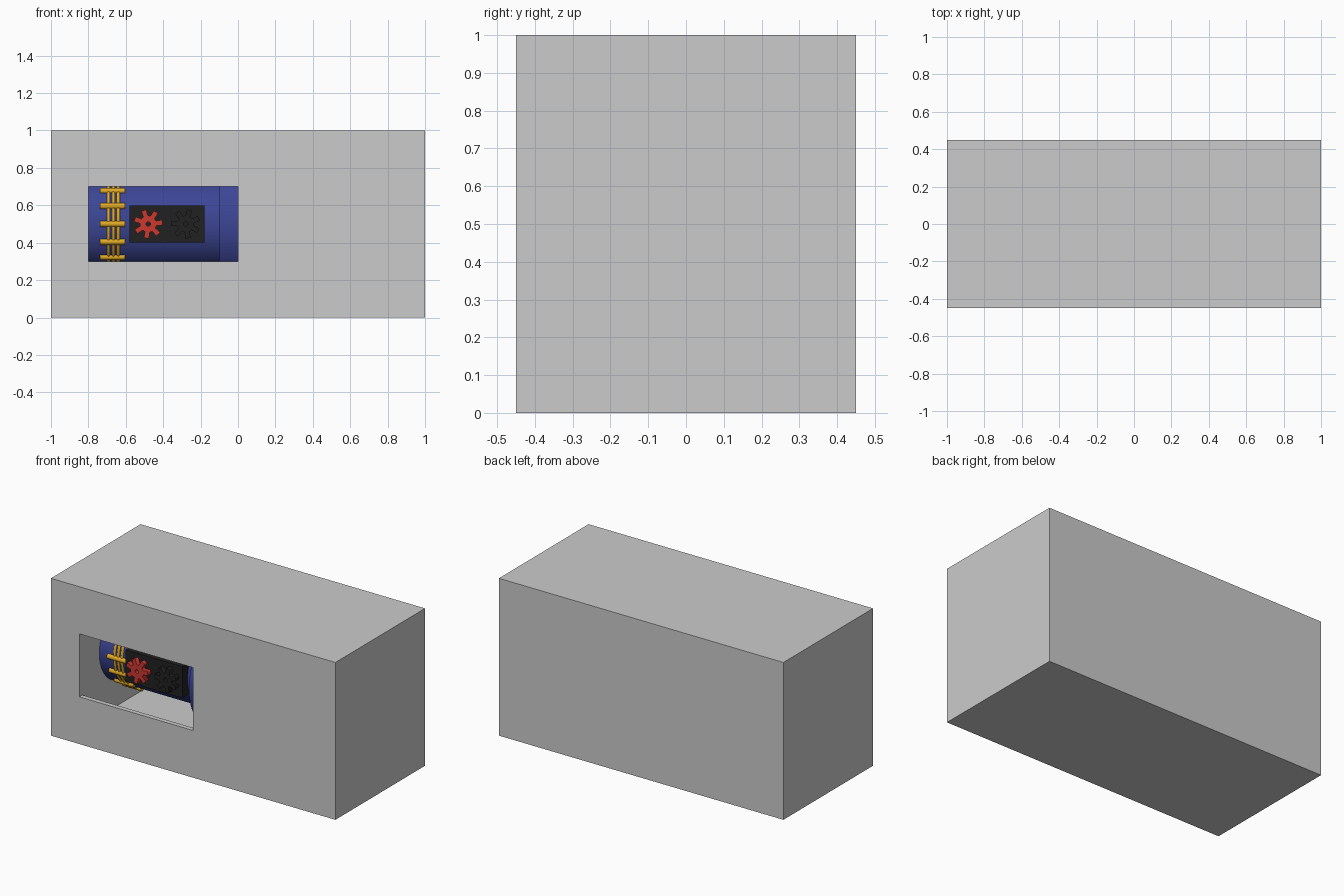
import bpy, math
from mathutils import Matrix, Vector

if "Cube" in bpy.data.objects:
    bpy.data.objects.remove(bpy.data.objects["Cube"])


def material(name, rgb):
    m = bpy.data.materials.new(name)
    m.diffuse_color = (*rgb, 1)
    m.use_nodes = True
    m.node_tree.nodes["Principled BSDF"].inputs["Base Color"].default_value = m.diffuse_color
    return m


BLUE = material("blue", (0.045, 0.06, 0.30))
GOLD = material("gold", (0.75, 0.40, 0.02))
BLACK = material("black", (0.015, 0.015, 0.015))
RED = material("red", (0.60, 0.04, 0.03))
AXIS_Z = 0.5


def finish(name, mat=None):
    o = bpy.context.object
    o.name = name
    if mat:
        o.data.materials.append(mat)
    return o


def box(name, lo, hi, mat=None):
    lo, hi = Vector(lo), Vector(hi)
    bpy.ops.mesh.primitive_cube_add(size=1)
    o = finish(name, mat)
    o.data.transform(Matrix.Translation((lo + hi) / 2) @ Matrix.Diagonal((*(hi - lo), 1)))
    return o


def rod(name, x0, x1, r, mat, y=0, z=AXIS_Z, sides=96):
    bpy.ops.mesh.primitive_cylinder_add(vertices=sides, radius=r, depth=x1 - x0,
                                        location=((x0 + x1) / 2, y, z),
                                        rotation=(0, math.pi / 2, 0))
    o = finish(name, mat)
    bpy.ops.object.shade_smooth_by_angle()
    return o


def cut(target, cutter):
    mod = target.modifiers.new("cut", 'BOOLEAN')
    mod.operation, mod.solver, mod.object = 'DIFFERENCE', 'EXACT', cutter
    bpy.context.view_layer.objects.active = target
    bpy.ops.object.modifier_apply(modifier=mod.name)
    bpy.data.objects.remove(cutter)


def gear(name, x, mat, turn, teeth=7, r_in=0.045, r_out=0.078):
    # toothed outline with a centre hole, extruded towards the front
    c = bpy.data.curves.new(name, 'CURVE')
    c.dimensions, c.fill_mode, c.extrude = '2D', 'BOTH', 0.02
    step = 2 * math.pi / teeth
    outline = []
    for i in range(teeth):
        for f, r in ((-0.32, r_in), (-0.2, r_out), (0.2, r_out), (0.32, r_in)):
            outline.append((r, turn + (i + f) * step))
    hole = [(0.012, k * math.pi / 8) for k in range(16)]
    for ring in (outline, hole):
        s = c.splines.new('POLY')
        s.points.add(len(ring) - 1)
        for p, (r, a) in zip(s.points, ring):
            p.co = (r * math.cos(a), r * math.sin(a), 0, 1)
        s.use_cyclic_u = True
    o = bpy.data.objects.new(name, c)
    bpy.context.collection.objects.link(o)
    o.location = (x, -0.31, AXIS_Z)
    o.rotation_euler = (math.pi / 2, 0, 0)
    c.materials.append(mat)
    bpy.ops.object.select_all(action='DESELECT')
    o.select_set(True)
    bpy.context.view_layer.objects.active = o
    bpy.ops.object.convert(target='MESH')


# Hollow housing with a window in the front
housing = box("housing", (-1, -0.45, 0), (1, 0.45, 1))
cut(housing, box("cavity", (-0.8, -0.42, 0.1), (0.8, 0.42, 0.9)))
cut(housing, box("window", (-0.8, -0.6, 0.3), (0, -0.3, 0.7)))

# Drum and its wider end
rod("drum", -0.8, -0.1, 0.25, BLUE)
rod("wide_drum", -0.1, 0.8, 0.35, BLUE)

# Gold cage: bars around the drum joined by three rings
for i in range(16):
    a = i * math.pi / 8
    rod("cage_bar", -0.738, -0.604, 0.016, GOLD,
        0.25 * math.cos(a), AXIS_Z + 0.25 * math.sin(a), 16)
for x in (-0.692, -0.666, -0.64):
    bpy.ops.mesh.primitive_torus_add(major_radius=0.25, minor_radius=0.009,
                                     major_segments=64, minor_segments=10,
                                     location=(x, 0, AXIS_Z), rotation=(0, math.pi / 2, 0))
    finish("cage_ring", GOLD)
    bpy.ops.object.shade_smooth()

# Panel with two gears
box("gear_panel", (-0.58, -0.30, 0.4), (-0.18, -0.18, 0.6), BLACK)
gear("red_gear", -0.48, RED, 0.1)
gear("black_gear", -0.28, BLACK, 0.4)
